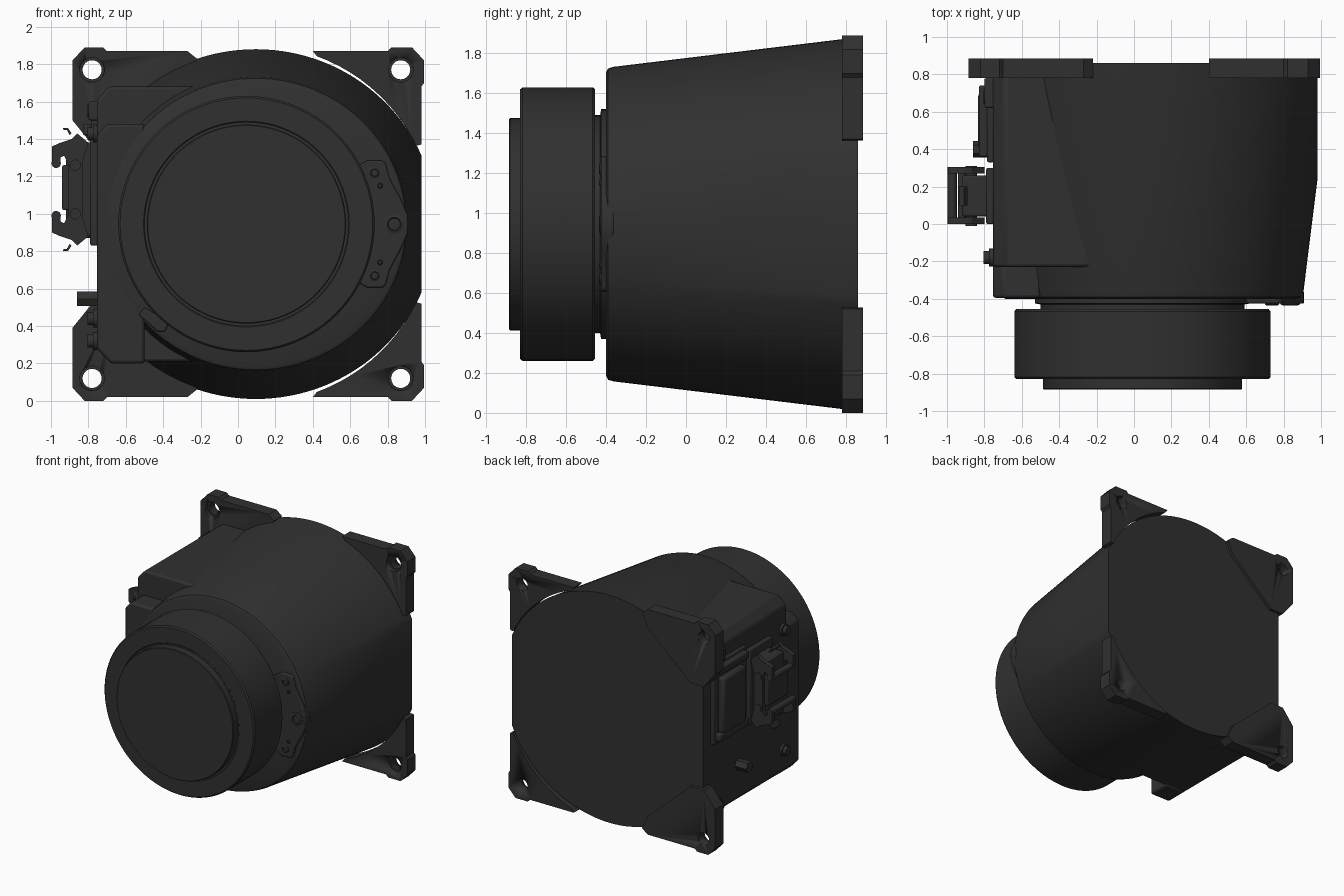
import bpy, bmesh
from math import sin, cos, pi, radians

if "Cube" in bpy.data.objects:
    bpy.data.objects.remove(bpy.data.objects["Cube"])

MID = 0.945   # height of the main axis
AXIS = 0.045  # x of the round flange
grey = bpy.data.materials.new("dark_grey")
grey.use_nodes = True
grey.diffuse_color = (0.03, 0.03, 0.03, 1)
grey.node_tree.nodes["Principled BSDF"].inputs["Base Color"].default_value = (0.03, 0.03, 0.03, 1)


def finish(name, bm, bevel=0):
    bmesh.ops.recalc_face_normals(bm, faces=bm.faces)
    me = bpy.data.meshes.new(name)
    bm.to_mesh(me)
    bm.free()
    me.materials.append(grey)
    ob = bpy.data.objects.new(name, me)
    bpy.context.collection.objects.link(ob)
    bpy.ops.object.select_all(action="DESELECT")
    ob.select_set(True)
    bpy.context.view_layer.objects.active = ob
    if bevel:
        mod = ob.modifiers.new("soft_edges", "BEVEL")
        mod.width, mod.segments, mod.limit_method = bevel, 2, "ANGLE"
    bpy.ops.object.shade_smooth_by_angle(angle=radians(32))
    return ob


def lathe_mesh(profile, cx, cz, sx=1, n=96):
    """Turn (radius, y) points around an axis along y."""
    bm = bmesh.new()
    rings = [[bm.verts.new((cx + sx * r * cos(2 * pi * i / n), y, cz + r * sin(2 * pi * i / n)))
              for i in range(n)] for r, y in profile]
    for a, b in zip(rings, rings[1:]):
        for i in range(n):
            j = (i + 1) % n
            bm.faces.new((a[i], a[j], b[j], b[i]))
    bm.faces.new(rings[0])
    bm.faces.new(rings[-1])
    return bm


def lathe(name, profile, cx=AXIS, cz=MID, sx=1, n=96):
    return finish(name, lathe_mesh(profile, cx, cz, sx, n))


def prism(name, pts, y0, y1, bevel=0):
    """Extrude an (x, z) outline along y."""
    bm = bmesh.new()
    face = bm.faces.new([bm.verts.new((x, y0, z)) for x, z in pts])
    new = bmesh.ops.extrude_face_region(bm, geom=[face])["geom"]
    bmesh.ops.translate(bm, vec=(0, y1 - y0, 0),
                        verts=[v for v in new if isinstance(v, bmesh.types.BMVert)])
    return finish(name, bm, bevel)


def box(name, x0, x1, y0, y1, z0, z1, bevel=0):
    return prism(name, [(x0, z0), (x1, z0), (x1, z1), (x0, z1)], y0, y1, bevel)


def peg(name, x0, x1, y, z, r, n=24):
    """Cylinder along x, standing on the side panel."""
    bm = bmesh.new()
    a, b = ([bm.verts.new((x, y + r * cos(2 * pi * i / n), z + r * sin(2 * pi * i / n)))
             for i in range(n)] for x in (x0, x1))
    for i in range(n):
        j = (i + 1) % n
        bm.faces.new((a[i], a[j], b[j], b[i]))
    bm.faces.new(a)
    bm.faces.new(b)
    return finish(name, bm)


def flip(pts, mid=MID):
    return [(x, 2 * mid - z) for x, z in pts]


def cut(ob, cutter):
    mod = ob.modifiers.new("cut", "BOOLEAN")
    mod.operation, mod.solver, mod.object = "DIFFERENCE", "EXACT", cutter
    bpy.context.view_layer.objects.active = ob
    bpy.ops.object.modifier_apply(modifier=mod.name)
    bpy.data.objects.remove(cutter)


# Tapered housing, cut flat on both sides
bm = lathe_mesh([(0.5, -0.4), (0.76, -0.4), (0.779, -0.39), (0.787, -0.365), (0.935, 0.86)],
                0.095, MID, 1.03, 128)
for x, side in ((0.98, 1), (-0.755, -1)):
    geo = bm.verts[:] + bm.edges[:] + bm.faces[:]
    bmesh.ops.bisect_plane(bm, geom=geo, plane_co=(x, 0, 0), plane_no=(side, 0, 0), clear_outer=True)
    bmesh.ops.holes_fill(bm, edges=[e for e in bm.edges if e.is_boundary], sides=0)
finish("housing", bm)

# Connector housing on the side, with a stepped front
panel = [(-0.755, MID), (-0.755, 1.61), (-0.69, 1.68), (-0.2, 1.68), (-0.2, MID)]
prism("side_box", panel[1:4] + flip(panel[1:4])[::-1], -0.23, 0.86, 0.015)
shoulder = [(-0.755, 1.42), (-0.7, 1.48), (-0.5, 1.48)]
prism("side_box_front", shoulder + [(-0.5, 0.2), (-0.68, 0.2), (-0.755, 0.28)], -0.395, -0.2, 0.015)

# Corner mounting lugs with counterbored holes
arc = [(0.095 + 0.955 * cos(radians(a)), MID + 0.955 * sin(radians(a))) for a in range(26, 74, 4)]
left_lug = arc + [(0.4, 1.87), (0.8, 1.87), (0.82, 1.89), (0.93, 1.89), (0.995, 1.82),
                  (0.995, 1.7), (0.98, 1.68), (0.98, 1.37)]
right_lug = [(-0.22, 1.83), (-0.27, 1.87), (-0.7, 1.87), (-0.72, 1.89), (-0.82, 1.89),
             (-0.885, 1.82), (-0.885, 1.5), (-0.78, 1.37), (-0.66, 1.37), (-0.27, 1.72)]
for side, outline, hx in (("left", left_lug, 0.87), ("right", right_lug, -0.78)):
    for level, pts, hz in (("upper", outline, 1.77), ("lower", flip(outline), 0.12)):
        lug = prism(f"{level}_{side}_lug", pts, 0.78, 0.885)
        bore = lathe("bore", [(0.066, 0.7), (0.066, 0.81), (0.051, 0.81), (0.051, 1)], hx, hz, n=32)
        cut(lug, bore)

# Round flange stack at the front
lathe("neck", [(0.575, -0.38), (0.575, -0.425), (0.545, -0.43), (0.545, -0.48)])
lathe("flange", [(0.55, -0.455), (0.675, -0.455), (0.685, -0.467), (0.685, -0.818),
                 (0.675, -0.83), (0.55, -0.83), (0.545, -0.825), (0.5, -0.825)])
lathe("flange_cap", [(0.532, -0.8), (0.532, -0.88), (0.527, -0.885)])

# Stop pad beside the flange, with bolts
half = [(0.91, MID), (0.905, 1.0), (0.87, 1.08), (0.81, 1.19), (0.79, 1.27), (0.77, 1.285),
        (0.69, 1.285), (0.6, 1.23), (0.6, MID)]
prism("stop_pad", half[:-1] + flip(half[1:-1])[::-1], -0.425, -0.36, 0.008)
for x, z, r in ((0.835, MID, 0.052), (0.73, 1.22, 0.03), (0.73, 0.67, 0.03),
                (0.76, 1.15, 0.014), (0.76, 0.74, 0.014)):
    lathe("pad_bolt", [(r, -0.4), (r, -0.43), (r * 0.7, -0.436), (r * 0.6, -0.428)], x, z, n=24)
prism("index_tab", [(-0.53, 0.46), (-0.5, 0.5), (-0.37, 0.42), (-0.39, 0.37), (-0.43, 0.37)],
      -0.425, -0.38, 0.008)

# Main plug: base frame, hood and locking latches
box("plug_frame", -0.79, -0.75, 0.0, 0.3, 0.83, 1.45, 0.008)
box("plug_body", -0.92, -0.75, 0.04, 0.26, 0.88, 1.38, 0.012)
box("plug_rim", -0.94, -0.9, 0.02, 0.28, 1.02, 1.26, 0.008)
LATCH = 1.13
hook = [(-0.83, LATCH), (-0.83, 1.28), (-0.8, 1.38), (-0.86, 1.43), (-0.89, 1.40), (-0.95, 1.38),
        (-0.995, 1.36), (-0.995, 1.26), (-0.95, 1.26), (-0.95, 1.3), (-0.93, 1.31), (-0.91, 1.27),
        (-0.91, LATCH)]
for y in (0.0, 0.27):
    prism("latch", hook[1:-1] + flip(hook[1:-1], LATCH)[::-1], y, y + 0.035)
for z in (1.26, 1.0):
    lathe("latch_pivot", [(0.03, -0.01), (0.03, 0.31)], -0.87, z, n=20)
for z in (1.27, 0.99):
    lathe("latch_bar", [(0.025, 0.0), (0.025, 0.305)], -0.972, z, n=20)
spring = [(-0.935, 1.46), (-0.91, 1.46), (-0.89, 1.43), (-0.9, 1.42), (-0.915, 1.448), (-0.935, 1.45)]
for pts in (spring, flip(spring, LATCH)):
    prism("latch_spring", pts, 0.1, 0.2)

# Second socket nearer the back
box("socket_plate", -0.785, -0.75, 0.33, 0.76, 0.84, 1.5, 0.008)
box("socket_cover", -0.835, -0.77, 0.4, 0.7, 0.92, 1.38, 0.02)
for z in (0.87, 1.42):
    box("socket_clip", -0.83, -0.77, 0.36, 0.74, z, z + 0.06, 0.01)
box("upper_bracket", -0.8, -0.72, 0.62, 0.78, 1.5, 1.6, 0.01)

# Ground studs and small fittings on the panel
peg("ground_stud", -0.86, -0.75, 0.4, 0.545, 0.045, 6)
for y, z in ((-0.18, 1.43), (-0.18, 0.44), (0.68, 0.32), (0.68, 1.55)):
    peg("panel_screw", -0.805, -0.75, y, z, 0.035)
    peg("screw_washer", -0.775, -0.75, y, z, 0.048)
